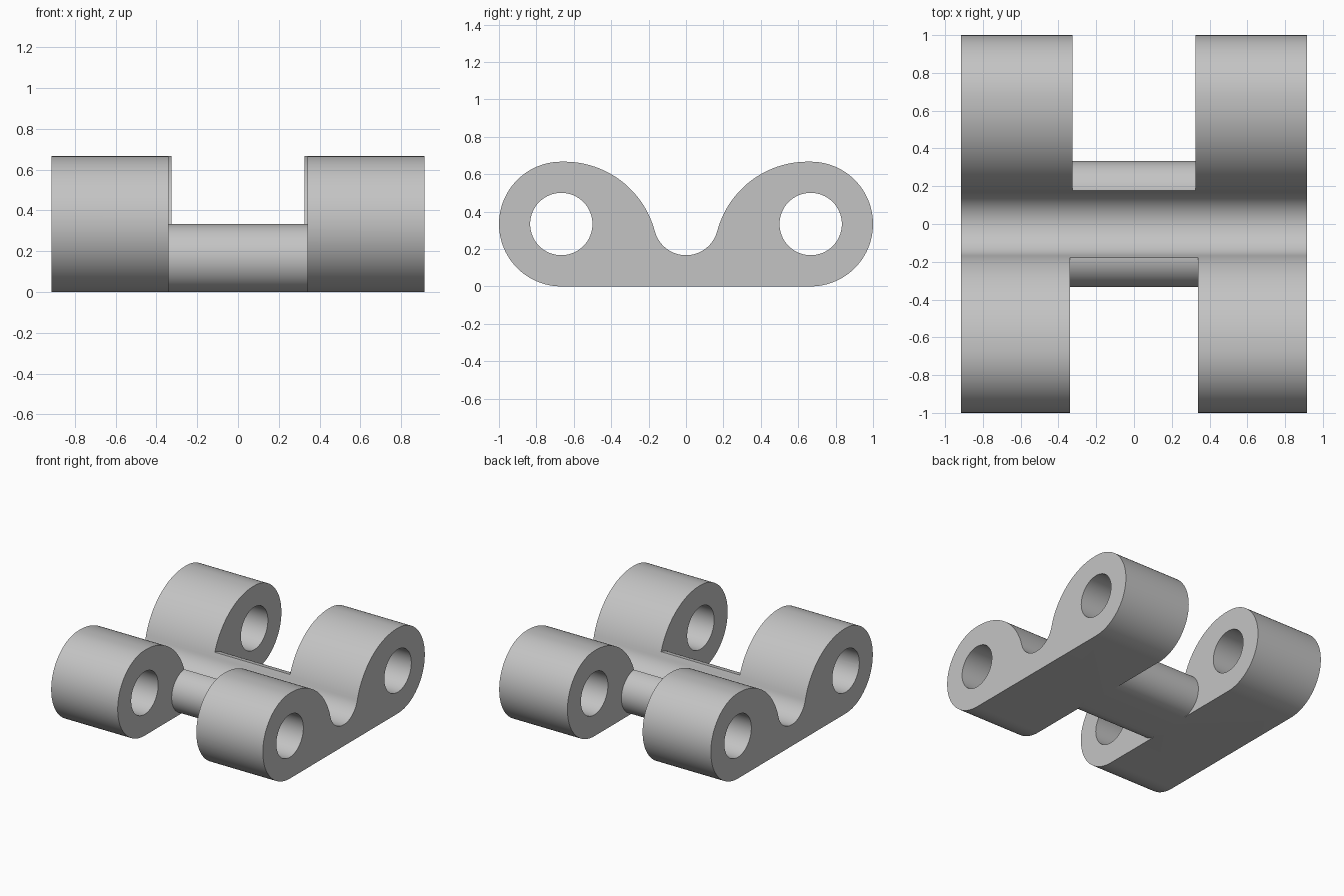
import bpy
import bmesh
from math import sin, cos, pi, atan2

cube = bpy.data.objects.get("Cube")
if cube:
    bpy.data.objects.remove(cube, do_unlink=True)

HALF_WIDTH = 0.915
R = 1 / 3            # knuckle radius
C = 2 / 3            # knuckle centre in y
HOLE = R / 2         # pin hole radius
BAR = R / 2          # radius of the rounded bar edge

grey = bpy.data.materials.new("grey")
grey.use_nodes = True
colour = (0.55, 0.55, 0.55, 1)
grey.diffuse_color = colour
grey.node_tree.nodes["Principled BSDF"].inputs["Base Color"].default_value = colour


def arc(cy, cz, r, start, end, n):
    """Points of an arc in the y-z plane."""
    angles = [start + (end - start) * i / n for i in range(n + 1)]
    return [(cy + r * cos(a), cz + r * sin(a)) for a in angles]


def prism(name, outline, half_width):
    """Extrude a y-z outline symmetrically along x."""
    bm = bmesh.new()
    cap = bm.faces.new([bm.verts.new((-half_width, y, z)) for y, z in outline])
    grown = bmesh.ops.extrude_face_region(bm, geom=[cap])["geom"]
    verts = [v for v in grown if isinstance(v, bmesh.types.BMVert)]
    bmesh.ops.translate(bm, verts=verts, vec=(2 * half_width, 0, 0))
    bmesh.ops.recalc_face_normals(bm, faces=bm.faces)
    mesh = bpy.data.meshes.new(name)
    bm.to_mesh(mesh)
    bm.free()
    mesh.materials.append(grey)
    obj = bpy.data.objects.new(name, mesh)
    bpy.context.collection.objects.link(obj)
    return obj


# Link profile: two knuckles joined by a tangent shoulder and saddle
SHOULDER_Y, SHOULDER_Z, SHOULDER_R = 0.65, 2 * R - 0.5, 0.5
SADDLE_R = 0.1725
saddle_z = SHOULDER_Z + SADDLE_R
tangent = atan2(SADDLE_R, SHOULDER_Y)

half = arc(0, saddle_z, SADDLE_R, -pi / 2, -tangent, 16)
half += arc(SHOULDER_Y, SHOULDER_Z, SHOULDER_R, pi - tangent, pi / 2, 28)[1:]
half += arc(C, R, R, pi / 2, -pi / 2, 48)
mirrored = [(-y, z) for y, z in reversed(half[1:])]
link = prism("link_body", half + mirrored, HALF_WIDTH)

# Cutters: pin holes, and gaps that leave a round-edged bar in the middle
cutters = []
for side, name, gap in ((-1, "front", 0.34), (1, "back", 0.325)):
    hole = arc(side * C, R, HOLE, 0, 2 * pi, 64)[:-1]
    cutters.append(prism(name + "_hole_cutter", hole, 1.1))
    space = [(BAR, -0.1)] + arc(BAR, BAR, BAR, -pi / 2, pi / 2, 32)
    space += [(0.1, R), (0.1, 0.9), (1.2, 0.9), (1.2, -0.1)]
    space = [(side * y, z) for y, z in space]
    cutters.append(prism(name + "_gap_cutter", space, gap))

bpy.ops.object.select_all(action="DESELECT")
bpy.context.view_layer.objects.active = link
link.select_set(True)
for cutter in cutters:
    cutter.hide_render = True
    mod = link.modifiers.new(cutter.name, "BOOLEAN")
    mod.operation = "DIFFERENCE"
    mod.solver = "EXACT"
    mod.object = cutter
    bpy.ops.object.modifier_apply(modifier=mod.name)
    bpy.data.objects.remove(cutter, do_unlink=True)

bpy.ops.object.shade_smooth_by_angle(angle=pi / 6)
